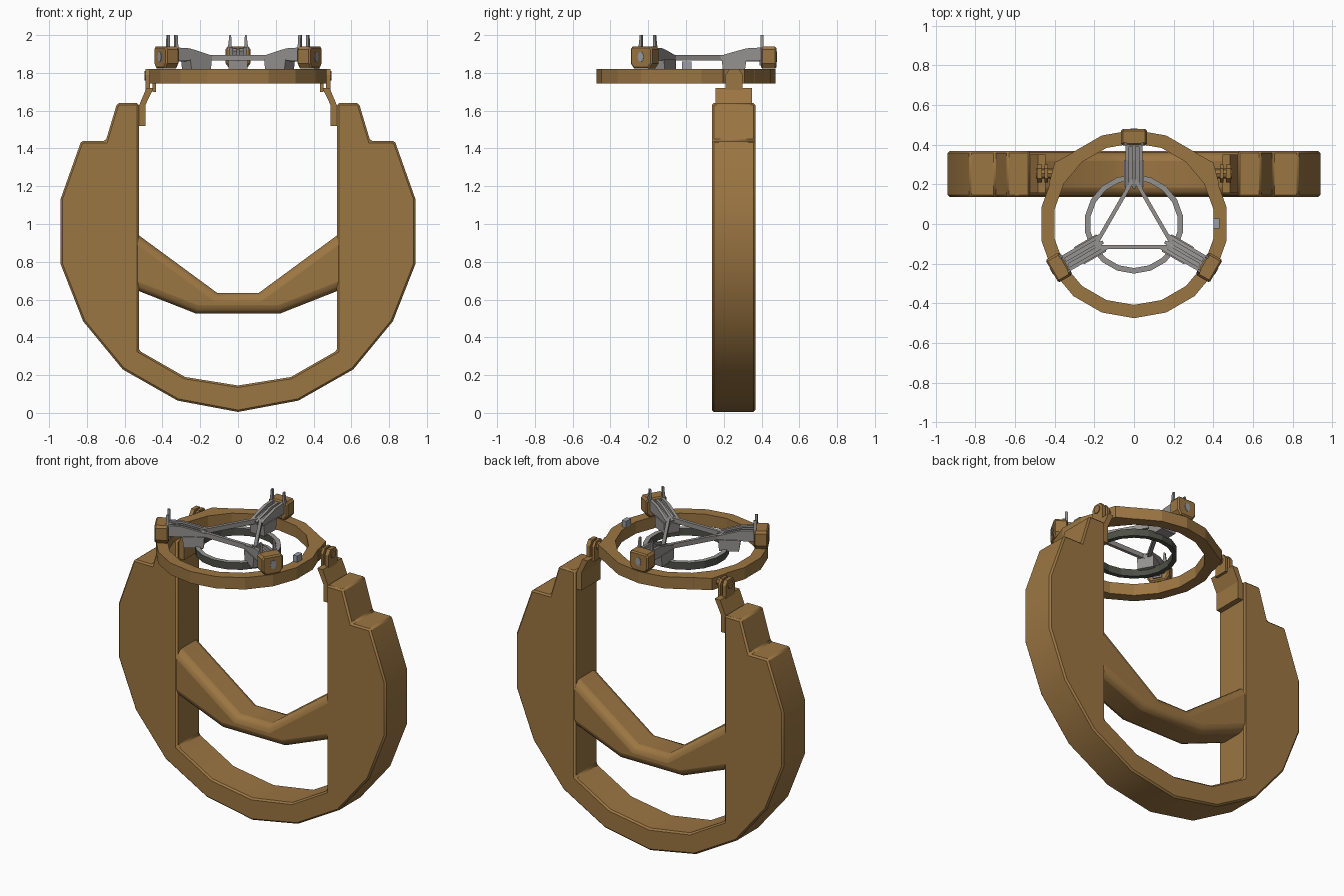
import bpy, bmesh, math
from mathutils import Matrix, Vector

cube = bpy.data.objects.get("Cube")
if cube:
    bpy.data.objects.remove(cube, do_unlink=True)


def material(name, rgb):
    m = bpy.data.materials.new(name)
    m.use_nodes = True
    m.diffuse_color = (*rgb, 1)
    m.node_tree.nodes["Principled BSDF"].inputs["Base Color"].default_value = (*rgb, 1)
    return m


BROWN = material("bronze brown", (0.33, 0.18, 0.055))
GREY = material("steel grey", (0.30, 0.29, 0.28))
DARK = material("dark olive", (0.075, 0.08, 0.06))
PALE = material("pale blue grey", (0.32, 0.34, 0.38))

# Profile planes: front (x, z), plan (x, y), side (y, z)
FRONT = lambda a, b, d: Vector((a, d, b))
PLAN = lambda a, b, d: Vector((a, b, d))
SIDE = lambda a, b, d: Vector((d, a, b))


def finish(bm, name, mat, turn=0, bevel=0, segments=1, smooth=None):
    bmesh.ops.recalc_face_normals(bm, faces=bm.faces)
    bm.transform(Matrix.Rotation(turn, 4, 'Z'))
    mesh = bpy.data.meshes.new(name)
    bm.to_mesh(mesh)
    bm.free()
    mesh.materials.append(mat)
    ob = bpy.data.objects.new(name, mesh)
    bpy.context.collection.objects.link(ob)
    if bevel:
        mod = ob.modifiers.new("edge softening", 'BEVEL')
        mod.width, mod.segments = bevel, segments
        mod.limit_method, mod.angle_limit = 'ANGLE', math.radians(60)
    if smooth:
        bpy.ops.object.select_all(action='DESELECT')
        ob.select_set(True)
        bpy.context.view_layer.objects.active = ob
        bpy.ops.object.shade_smooth_by_angle(angle=math.radians(smooth))
    return ob


def prism(name, pts, lo, hi, plane, mat, **style):
    bm = bmesh.new()
    a = [bm.verts.new(plane(u, v, lo)) for u, v in pts]
    b = [bm.verts.new(plane(u, v, hi)) for u, v in pts]
    bm.faces.new(a)
    bm.faces.new(b[::-1])
    for i in range(len(pts)):
        j = (i + 1) % len(pts)
        bm.faces.new((a[i], a[j], b[j], b[i]))
    return finish(bm, name, mat, **style)


def mirrored(half):
    return half + [(-x, z) for x, z in reversed(half) if x]


def ring(name, r_in, r_out, lo, hi, sides, mat):
    bm = bmesh.new()
    loops = []
    for r, z in ((r_out, lo), (r_out, hi), (r_in, hi), (r_in, lo)):
        angles = [math.tau * i / sides - math.pi / 2 for i in range(sides)]
        loops.append([bm.verts.new((r * math.cos(t), r * math.sin(t), z)) for t in angles])
    for k in range(4):
        p, q = loops[k], loops[(k + 1) % 4]
        for i in range(sides):
            j = (i + 1) % sides
            bm.faces.new((p[i], p[j], q[j], q[i]))
    return finish(bm, name, mat)


# Large open yoke, one closed outline
outer = [(0, 0.005), (0.32, 0.065), (0.61, 0.23), (0.82, 0.485), (0.94, 0.79),
         (0.94, 1.13), (0.83, 1.44), (0.70, 1.44), (0.64, 1.64), (0.525, 1.64)]
inner = [(0.525, 0.33), (0.28, 0.19)]
yoke = outer + inner + [(0, 0.145)]
yoke += [(-x, z) for x, z in reversed(inner)] + [(-x, z) for x, z in reversed(outer[1:])]
prism("yoke_frame", yoke, 0.137, 0.367, FRONT, BROWN, bevel=0.01, smooth=32)

# Rounded cross bar between the arms
bar = mirrored([(0.22, 0.525), (0.525, 0.645), (0.6, 0.675), (0.6, 0.99), (0.525, 0.94), (0.11, 0.635)])
prism("cross_bar", bar, 0.14, 0.362, FRONT, BROWN, bevel=0.045, segments=3, smooth=50)

# Hinge brackets and knuckles on both sides
for s, side in ((1, "left"), (-1, "right")):
    plate = [(0.527, 1.52), (0.49, 1.52), (0.49, 1.63), (0.447, 1.72), (0.485, 1.72), (0.527, 1.62)]
    prism(side + "_hinge_bracket", [(s * x, z) for x, z in plate], 0.157, 0.35, FRONT, BROWN)
    knuckle = [(0.21, 1.70), (0.30, 1.70), (0.30, 1.79), (0.28, 1.82), (0.23, 1.82), (0.21, 1.79)]
    for x0, x1 in ((0.435, 0.452), (0.465, 0.49)):
        prism(side + "_hinge_knuckle", knuckle, s * x0, s * x1, SIDE, BROWN)
    pin = [(0.255 + 0.025 * math.cos(k * math.tau / 8), 1.785 + 0.025 * math.sin(k * math.tau / 8))
           for k in range(8)]
    prism(side + "_hinge_pin", pin, s * 0.40, s * 0.495, SIDE, BROWN)
    lug = [(0.2, 0.42), (0.40, 0.31), (0.43, 0.2), (0.39, 0.15), (0.35, 0.23), (0.2, 0.37)]
    prism(side + "_ring_lug", [(s * x, y) for x, y in lug], 1.745, 1.82, PLAN, BROWN)

# Main ring and the smaller ring inside it
ring("main_ring", 0.408, 0.475, 1.745, 1.82, 18, BROWN)
small = ring("inner_ring", 0.222, 0.25, 1.765, 1.81, 18, GREY)
small.data.materials.append(DARK)
for f in small.data.polygons:
    f.material_index = 0 if f.normal.z > 0.5 else 1

# Small upright tab on the main ring
prism("ring_tab", [(0.402, -0.022), (0.432, -0.022), (0.432, 0.028), (0.402, 0.028)],
      1.815, 1.86, PLAN, PALE)

# Three clamp arms, built pointing back and turned into place
for n in range(3):
    t = n * math.tau / 3
    # tapering arm with two raised rails
    body = [(0.19, 1.867), (0.19, 1.885), (0.24, 1.895), (0.41, 1.92), (0.41, 1.867)]
    prism("arm_body", body, -0.036, 0.036, SIDE, GREY, turn=t)
    rail = [(0.19, 1.865), (0.18, 1.89), (0.24, 1.908), (0.32, 1.93), (0.41, 1.935), (0.41, 1.865)]
    for s in (-1, 1):
        prism("arm_rail", rail, s * 0.026, s * 0.044, SIDE, GREY, turn=t)
    prism("arm_spine", [(r, z - 0.004) for r, z in rail], -0.008, 0.008, SIDE, GREY, turn=t)
    # foot standing between arm and rings
    foot = [(0.195, 1.80), (0.31, 1.80), (0.32, 1.87), (0.19, 1.87)]
    prism("arm_foot", foot, -0.05, 0.05, SIDE, GREY, turn=t)
    # faceted end block
    block = mirrored([(0.045, 1.822), (0.066, 1.85), (0.066, 1.925), (0.055, 1.94)])
    prism("end_block", block, 0.398, 0.478, FRONT, BROWN, turn=t, bevel=0.008)
    prism("block_socket", mirrored([(0.028, 1.84), (0.028, 1.93)]), 0.39, 0.40, FRONT, GREY, turn=t)
    oval = [(0.018 * math.cos(k * math.tau / 8), 1.885 + 0.028 * math.sin(k * math.tau / 8))
            for k in range(8)]
    prism("block_badge", oval, 0.474, 0.481, FRONT, PALE, turn=t)
    # pair of thin prongs
    for s in (-1, 1):
        prong = [(0.034, 1.92), (0.056, 1.92), (0.05, 1.96), (0.046, 2.0), (0.036, 2.0)]
        prism("prong", [(s * x, z) for x, z in prong], 0.395, 0.411, FRONT, GREY, turn=t)
    # thin tie rod joining neighbouring arms
    rod = mirrored([(0.19, 1.865), (0.19, 1.895)])
    prism("tie_rod", rod, 0.106, 0.126, FRONT, GREY, turn=t + math.pi)
